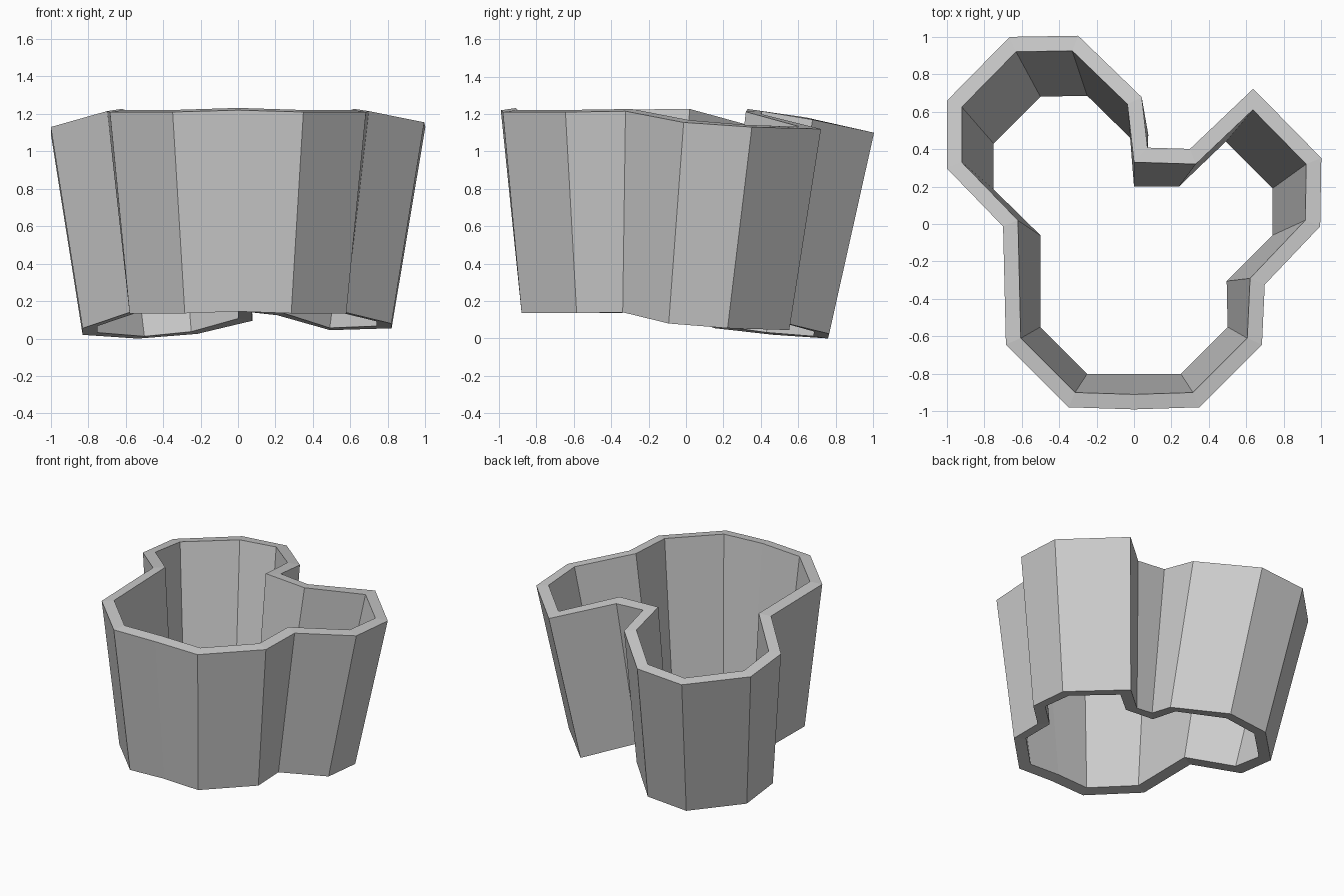
import bpy, bmesh
from mathutils import Vector

if "Cube" in bpy.data.objects:
    bpy.data.objects.remove(bpy.data.objects["Cube"])

# Inner wall outline, clockwise from above: bottom x, y, top x, y, top height
OUTLINE = [
    (-.50, .68, -.63, .92, 1.075), (-.25, .685, -.33, .925, 1.10),
    (.00, .44, -.035, .64, 1.17), (.00, .20, .00, .33, 1.215),
    (.24, .20, .33, .32, 1.20), (.49, .44, .635, .61, 1.12),
    (.74, .19, .92, .32, 1.13), (.74, -.06, .915, .02, 1.155),
    (.495, -.305, .62, -.29, 1.215), (.50, -.55, .605, -.61, 1.21),
    (.25, -.80, .315, -.90, 1.21), (.00, -.80, .00, -.91, 1.22),
    (-.25, -.80, -.315, -.90, 1.21), (-.50, -.55, -.605, -.61, 1.21),
    (-.50, -.06, -.62, .02, 1.215), (-.75, .185, -.92, .33, 1.13),
    (-.75, .43, -.92, .625, 1.095),
]
THICK, HEIGHT, RIM_RISE = .08, 1.075, .012


def miter(pts, i):
    """Outward corner offset for a clockwise outline."""
    a, p, b = pts[i - 1], pts[i], pts[(i + 1) % len(pts)]
    d1, d2 = (p - a).normalized(), (b - p).normalized()
    n1, n2 = Vector((-d1.y, d1.x)), Vector((-d2.y, d2.x))
    m = (n1 + n2).normalized()
    return m * THICK / m.dot(n1)


top = [Vector(r[2:4]) for r in OUTLINE]
bm = bmesh.new()
rings = [[], [], [], []]  # outer bottom, outer top, inner top, inner bottom
for i, (bx, by, tx, ty, z) in enumerate(OUTLINE):
    o = miter(top, i)
    corners = [(bx + o.x, by + o.y, z - HEIGHT), (tx + o.x, ty + o.y, z),
               (tx, ty, z + RIM_RISE), (bx, by, z - HEIGHT + RIM_RISE)]
    for ring, co in zip(rings, corners):
        ring.append(bm.verts.new(co))

# Outer wall, top rim, inner wall and bottom rim
n = len(OUTLINE)
for k in range(4):
    a, b = rings[k], rings[(k + 1) % 4]
    for i in range(n):
        j = (i + 1) % n
        bm.faces.new((a[i], a[j], b[j], b[i]))
bmesh.ops.recalc_face_normals(bm, faces=bm.faces)
mesh = bpy.data.meshes.new("flared_wall")
bm.to_mesh(mesh)
bm.free()
bpy.context.collection.objects.link(bpy.data.objects.new("flared_wall", mesh))
